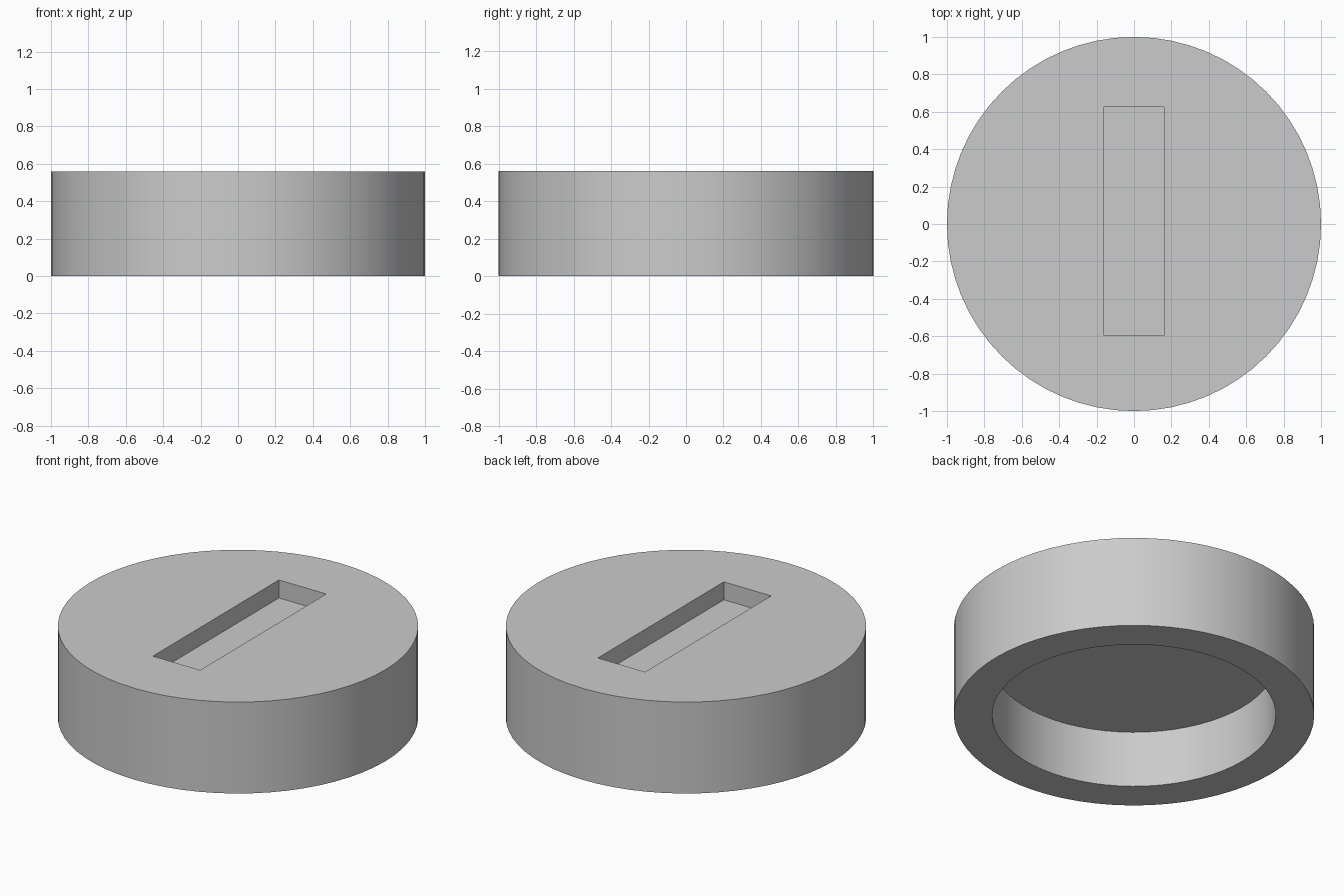
import bpy
import math

default = bpy.data.objects.get("Cube")
if default:
    bpy.data.objects.remove(default, do_unlink=True)

HEIGHT = 0.56
SEGMENTS = 64

grey = bpy.data.materials.new("light grey")
grey.use_nodes = True
colour = (0.6, 0.6, 0.6, 1)
grey.diffuse_color = colour
grey.node_tree.nodes["Principled BSDF"].inputs["Base Color"].default_value = colour


def cylinder(name, radius, bottom, top):
    bpy.ops.mesh.primitive_cylinder_add(
        vertices=SEGMENTS, radius=radius, depth=top - bottom,
        location=(0, 0, (bottom + top) / 2))
    obj = bpy.context.object
    obj.name = name
    obj.data.materials.append(grey)
    return obj


def cut(target, cutter):
    mod = target.modifiers.new(cutter.name, 'BOOLEAN')
    mod.operation = 'DIFFERENCE'
    mod.solver = 'EXACT'
    mod.object = cutter
    bpy.context.view_layer.objects.active = target
    bpy.ops.object.modifier_apply(modifier=mod.name)
    bpy.data.objects.remove(cutter, do_unlink=True)


# Round cap body
body = cylinder("round_cap", 1.0, 0, HEIGHT)

# Hollow underside
cut(body, cylinder("underside_recess", 0.787, -0.2, 0.346))

# Rectangular slot in the top, slightly off centre
bpy.ops.mesh.primitive_cube_add(size=1, location=(0, 0.015, HEIGHT))
slot = bpy.context.object
slot.name = "top_slot"
slot.scale = (0.32, 1.22, 0.22)
slot.data.materials.append(grey)
bpy.context.view_layer.update()
cut(body, slot)

# Smooth walls with crisp rims
bpy.ops.object.select_all(action='DESELECT')
body.select_set(True)
bpy.context.view_layer.objects.active = body
bpy.ops.object.shade_smooth_by_angle(angle=math.radians(30))
